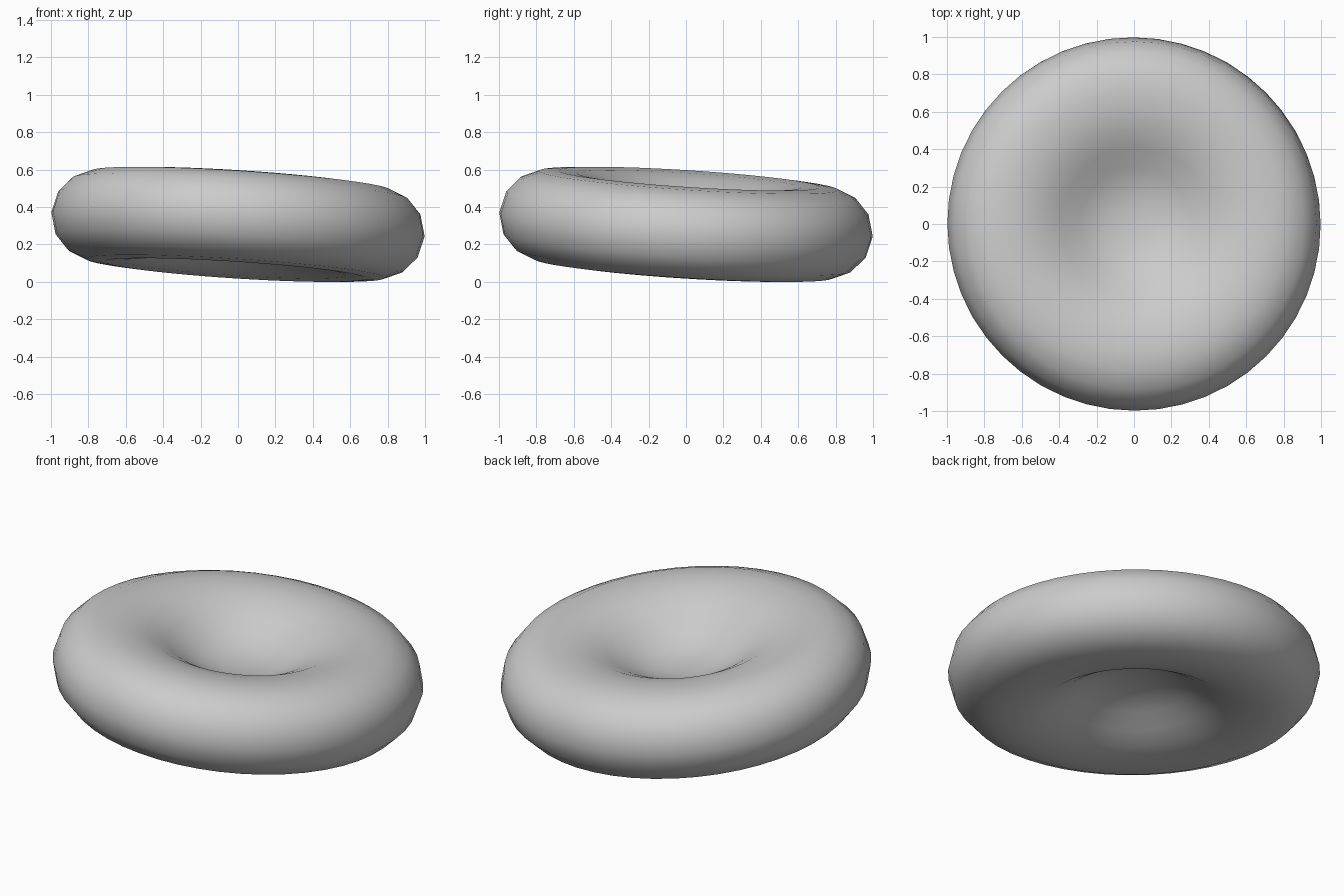
import bpy, bmesh, math
from mathutils import Vector, Matrix

cube = bpy.data.objects.get("Cube")
if cube:
    bpy.data.objects.remove(cube, do_unlink=True)

# Single matte grey material
grey = bpy.data.materials.new("soft grey")
grey.use_nodes = True
colour = (0.6, 0.6, 0.6, 1)
grey.diffuse_color = colour
grey.node_tree.nodes["Principled BSDF"].inputs["Base Color"].default_value = colour

# Half profile: radius and half thickness from the dished centre to the rim
upper = [(0, 0.03), (0.1, 0.035), (0.2, 0.055), (0.3, 0.1), (0.4, 0.16),
         (0.5, 0.21), (0.6, 0.236), (0.7, 0.245), (0.8, 0.236), (0.9, 0.193),
         (0.97, 0.115), (1.0, 0.0)]
profile = upper + [(r, -h) for r, h in reversed(upper[:-1])]

# Revolve the profile into a closed biconcave disc
bm = bmesh.new()
verts = [bm.verts.new((r, 0, h)) for r, h in profile]
edges = [bm.edges.new(pair) for pair in zip(verts, verts[1:])]
bmesh.ops.spin(bm, geom=verts + edges, cent=(0, 0, 0), axis=(0, 0, 1),
               angle=math.tau, steps=48, use_duplicate=False)
bmesh.ops.remove_doubles(bm, verts=bm.verts[:], dist=0.0005)
bmesh.ops.recalc_face_normals(bm, faces=bm.faces[:])

# Lean the disc down towards its back left, then rest it on the ground
tilt = Matrix.Rotation(math.radians(5.2), 4, Vector((-1, 1, 0)))
bmesh.ops.transform(bm, matrix=tilt, verts=bm.verts[:])
low, high = (Vector([f(v.co[i] for v in bm.verts) for i in range(3)]) for f in (min, max))
mid = (low + high) / 2
bmesh.ops.translate(bm, vec=(-mid.x, -mid.y, -low.z), verts=bm.verts[:])

mesh = bpy.data.meshes.new("biconcave_disc")
bm.to_mesh(mesh)
bm.free()
mesh.materials.append(grey)
mesh.shade_smooth()
disc = bpy.data.objects.new("biconcave_disc", mesh)
bpy.context.collection.objects.link(disc)
